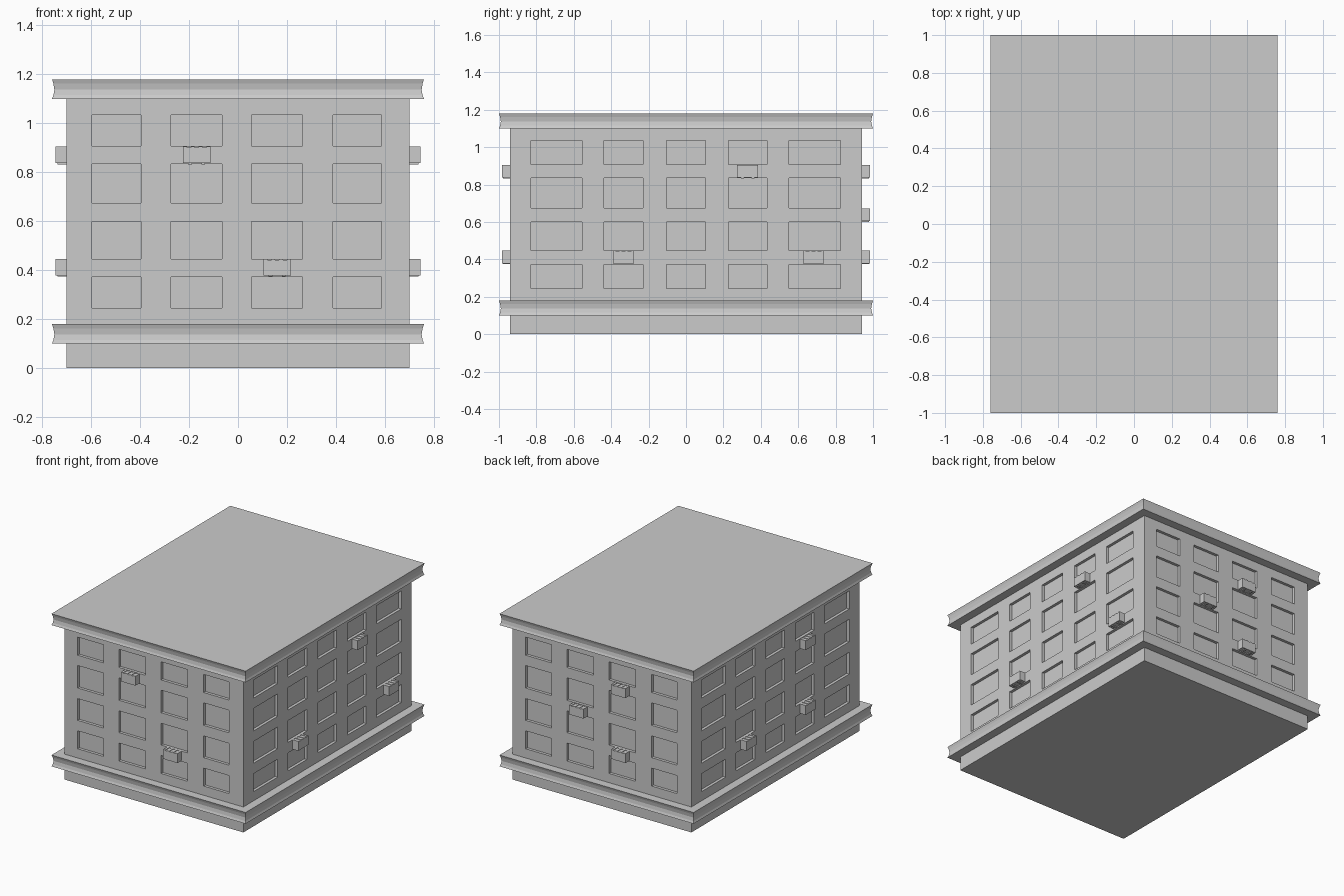
import bpy, bmesh
from mathutils import Matrix, Vector

if "Cube" in bpy.data.objects:
    bpy.data.objects.remove(bpy.data.objects["Cube"])

HX, HY = 0.70, 0.94          # half size of the walls
WALL_TOP, RECESS = 1.12, 0.02
FRONT_COLS = [(-0.597, -0.396), (-0.274, -0.066), (0.056, 0.264), (0.389, 0.586)]
SIDE_COLS = [(-0.829, -0.556), (-0.438, -0.23), (-0.105, 0.103), (0.226, 0.434), (0.551, 0.826)]
ROWS = [(0.245, 0.372), (0.446, 0.60), (0.675, 0.834), (0.907, 1.035)]

# Each face: outward normal, sideways direction, distance, half width
FACES = {
    "front": (Vector((0, -1, 0)), Vector((1, 0, 0)), HY, HX, FRONT_COLS),
    "back": (Vector((0, 1, 0)), Vector((-1, 0, 0)), HY, HX, FRONT_COLS),
    "right": (Vector((1, 0, 0)), Vector((0, 1, 0)), HX, HY, SIDE_COLS),
    "left": (Vector((-1, 0, 0)), Vector((0, -1, 0)), HX, HY, SIDE_COLS),
}
UP = Vector((0, 0, 1))


def finish(name, bm):
    bmesh.ops.remove_doubles(bm, verts=bm.verts, dist=1e-5)
    mesh = bpy.data.meshes.new(name)
    bm.to_mesh(mesh)
    bm.free()
    obj = bpy.data.objects.new(name, mesh)
    bpy.context.collection.objects.link(obj)
    return obj


def add_wall(bm, normal, side, dist, half, cols):
    """Grid wall whose window cells are pushed inwards."""
    us = [-half] + [u for c in cols for u in c] + [half]
    vs = [0] + [v for r in ROWS for v in r] + [WALL_TOP]
    grid = [[bm.verts.new(normal * dist + side * u + UP * v) for u in us] for v in vs]
    windows = []
    for j in range(len(vs) - 1):
        for i in range(len(us) - 1):
            f = bm.faces.new((grid[j][i], grid[j][i + 1], grid[j + 1][i + 1], grid[j + 1][i]))
            if i % 2 and j % 2:
                windows.append(f)
    panes = bmesh.ops.extrude_discrete_faces(bm, faces=windows)["faces"]
    for f in panes:
        bmesh.ops.translate(bm, verts=f.verts, vec=-normal * RECESS)


# Walls with recessed windows, closed underneath
bm = bmesh.new()
for face in FACES.values():
    add_wall(bm, *face)
for z in (0, WALL_TOP):
    quad = [bm.verts.new((x, y, z)) for x, y in ((-HX, -HY), (-HX, HY), (HX, HY), (HX, -HY))]
    bm.faces.new(quad if z == 0 else quad[::-1])
finish("building_walls", bm)


# Concave moulding swept around the building
def moulding(name, z0):
    profile = [(0.06, 0), (0.054, 0.015), (0.05, 0.038), (0.054, 0.062), (0.06, 0.08)]
    bm = bmesh.new()
    rings = []
    for out, z in profile:
        x, y = HX + out, HY + out
        rings.append([bm.verts.new((sx * x, sy * y, z0 + z))
                      for sx, sy in ((-1, -1), (1, -1), (1, 1), (-1, 1))])
    for a, b in zip(rings, rings[1:]):
        for i in range(4):
            k = (i + 1) % 4
            bm.faces.new((a[i], a[k], b[k], b[i]))
    bm.faces.new(rings[0][::-1])
    bm.faces.new(rings[-1])
    finish(name, bm)


moulding("base_moulding", 0.10)
moulding("roof_cornice", 1.10)


# Window air conditioners: case, top slats and two feet
def air_conditioner(name, face, u, top):
    normal, side, dist = FACES[face][:3]
    frame = Matrix((side, -normal, UP)).transposed().to_4x4()
    frame.translation = normal * dist + side * u + UP * top
    bm = bmesh.new()

    def box(x0, x1, y0, y1, z0, z1):
        m = Matrix.Translation(((x0 + x1) / 2, (y0 + y1) / 2, (z0 + z1) / 2)) \
            @ Matrix.Diagonal((x1 - x0, y1 - y0, z1 - z0, 1))
        bmesh.ops.create_cube(bm, size=1, matrix=frame @ m)

    box(-0.056, 0.056, -0.045, 0.01, -0.067, -0.004)
    for i in range(4):
        x = -0.056 + i * 0.032
        box(x, x + 0.016, -0.045, 0.01, -0.004, 0)
    for x in (-0.027, 0.027):
        box(x - 0.008, x + 0.008, -0.038, 0.005, -0.072, -0.067)
    finish(name, bm)


HIGH, MID, LOW = 0.905, 0.672, 0.446
UNITS = [("front", -0.169, HIGH), ("front", 0.16, LOW),
         ("back", 0.16, HIGH), ("back", -0.169, MID), ("back", 0.16, LOW),
         ("right", 0.33, HIGH), ("right", -0.334, LOW), ("right", 0.682, LOW),
         ("left", 0.33, HIGH), ("left", 0.33, LOW), ("left", -0.334, LOW)]
for n, (face, u, top) in enumerate(UNITS, 1):
    air_conditioner(f"air_conditioner_{n}", face, u, top)
